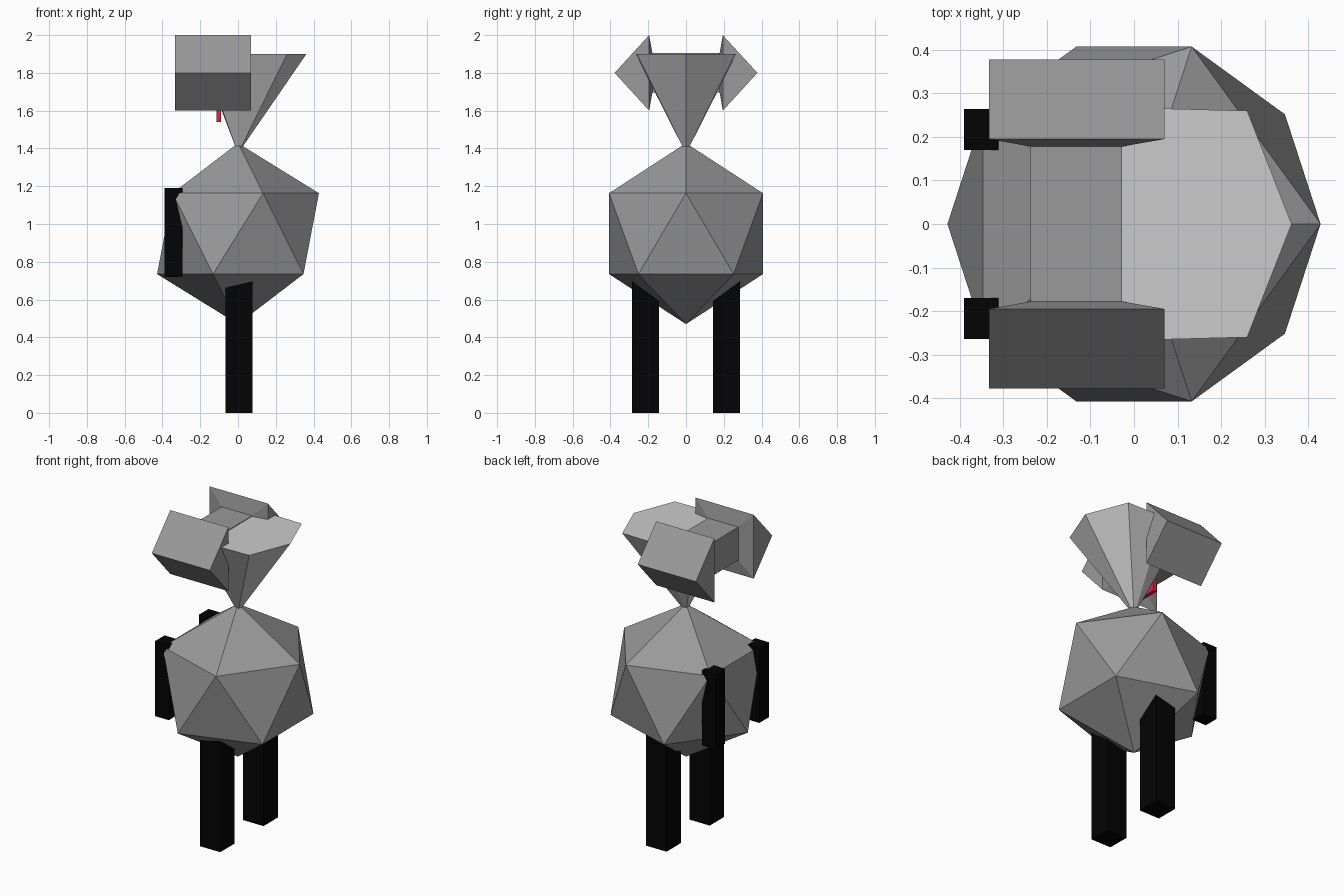
import bpy, bmesh

if "Cube" in bpy.data.objects:
    bpy.data.objects.remove(bpy.data.objects["Cube"])

def material(name, color):
    m = bpy.data.materials.new(name)
    m.diffuse_color = color
    m.use_nodes = True
    m.node_tree.nodes["Principled BSDF"].inputs["Base Color"].default_value = m.diffuse_color
    return m

black = material("black", (0.001, 0.001, 0.001, 1))
red = material("red", (0.7, 0.02, 0.06, 1))
grey = material("grey", (0.32, 0.32, 0.32, 1))

def loft(name, loops, mat=None, caps=True):
    """Bridge equal-length loops of points, optionally capping both ends."""
    bm = bmesh.new()
    rings = [[bm.verts.new(p) for p in loop] for loop in loops]
    n = len(rings[0])
    for a, b in zip(rings, rings[1:]):
        for i in range(n):
            j = (i + 1) % n
            bm.faces.new((a[i], a[j], b[j], b[i]))
    if caps:
        bm.faces.new(rings[0])
        bm.faces.new(rings[-1])
    bmesh.ops.remove_doubles(bm, verts=bm.verts, dist=0.0001)
    bmesh.ops.recalc_face_normals(bm, faces=bm.faces)
    me = bpy.data.meshes.new(name)
    bm.to_mesh(me)
    bm.free()
    if mat:
        me.materials.append(mat)
    bpy.context.collection.objects.link(bpy.data.objects.new(name, me))

def box(name, x, y, z, mat):
    loft(name, [[(x[0], y[0], h), (x[1], y[0], h), (x[1], y[1], h), (x[0], y[1], h)] for h in z], mat)

# Faceted round body
bpy.ops.mesh.primitive_ico_sphere_add(subdivisions=1, radius=0.479, location=(0, 0, 0.949))
bpy.context.object.name = "body"
bpy.context.object.data.materials.append(grey)

# Legs and arms, one per side
for side, s in (("near", -1), ("far", 1)):
    box("leg_" + side, (-0.065, 0.077), sorted((s * 0.143, s * 0.285)), (0, 0.78), black)
    box("arm_" + side, (-0.39, -0.295), sorted((s * 0.17, s * 0.264)), (0.72, 1.19), black)

# Head: upside-down cone, flattened towards the face side
rim = [(0.362, 0), (0.26, 0.26), (0, 0.267), (-0.19, 0.19),
       (-0.2, 0), (-0.19, -0.19), (0, -0.267), (0.26, -0.26)]
loft("head", [[(x * 0.07, y * 0.07, 1.41) for x, y in rim],
              [(x, y, 1.9) for x, y in rim]])

# Eye bar: central block flaring into a wedge at each end
def rect(y, x0, x1, h):
    return [(x0, y, 1.8 - h), (x1, y, 1.8 - h), (x1, y, 1.8 + h), (x0, y, 1.8 + h)]

half = [(0.378, -0.333, 0.07, 0), (0.195, -0.333, 0.07, 0.2), (0.178, -0.238, -0.027, 0.104)]
sections = [(-y, a, b, h) for y, a, b, h in half] + half[::-1]
loops = [rect(*s) for s in sections]

bm = bmesh.new()
rings = [[bm.verts.new(p) for p in loop] for loop in loops]
for a, b in zip(rings, rings[1:]):
    for i in range(4):
        j = (i + 1) % 4
        bm.faces.new((a[i], a[j], b[j], b[i]))
bmesh.ops.remove_doubles(bm, verts=bm.verts, dist=0.0001)
bmesh.ops.recalc_face_normals(bm, faces=bm.faces)
bar = bpy.data.meshes.new("eye_bar")
bm.to_mesh(bar)
bm.free()
bar.materials.append(grey)
bpy.context.collection.objects.link(bpy.data.objects.new("eye_bar", bar))

# Mouth
box("mouth", (-0.113, -0.09), (-0.065, 0.065), (1.54, 1.62), red)
